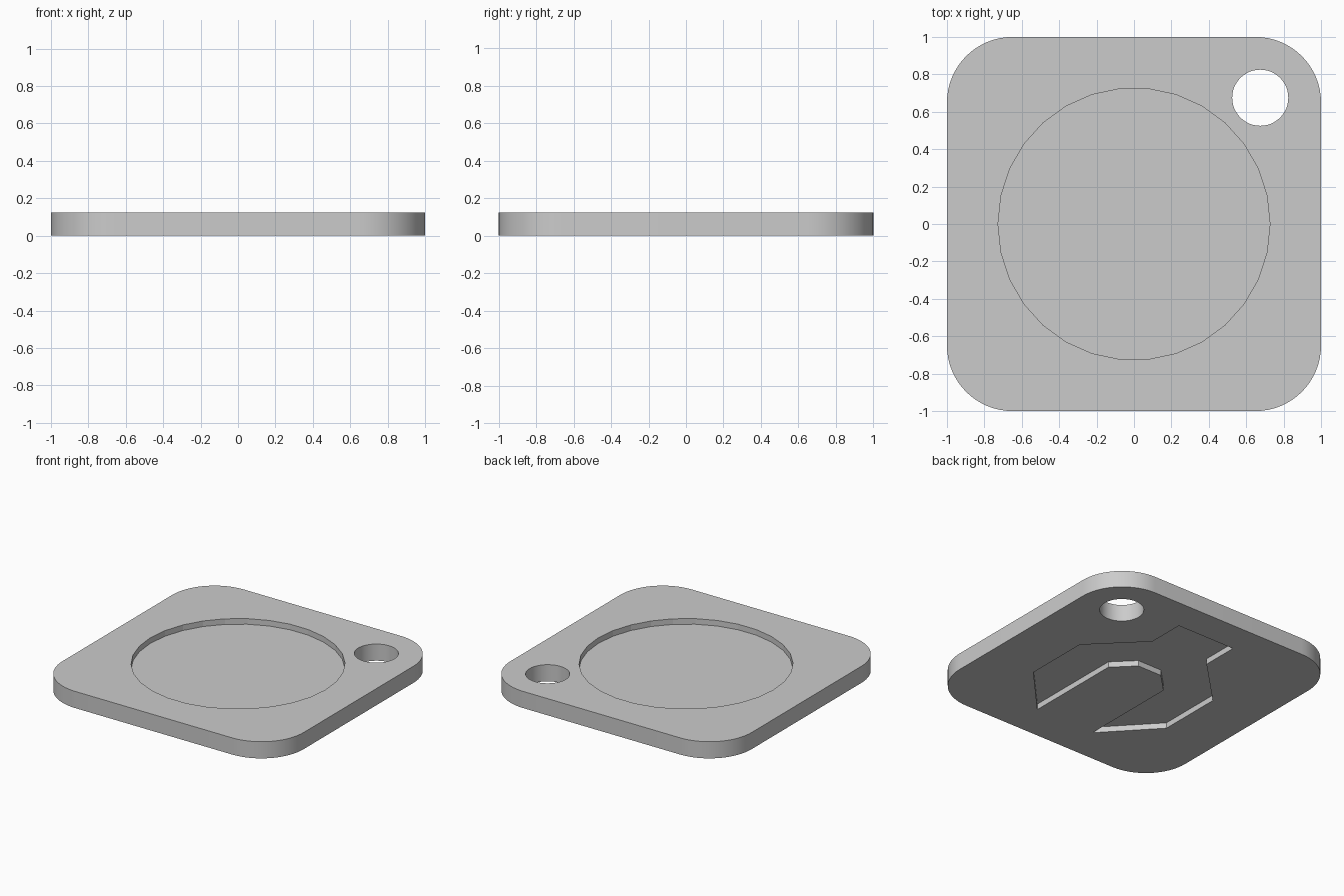
import bpy, bmesh
from math import cos, sin, pi, radians

if "Cube" in bpy.data.objects:
    bpy.data.objects.remove(bpy.data.objects["Cube"], do_unlink=True)

HEIGHT = 0.125
RADIUS = 0.35           # corner rounding
HOLE = 0.675            # hole centre on x and y
DEPTH = 0.042           # depth of both recesses


def material(name, color):
    mat = bpy.data.materials.new(name)
    mat.use_nodes = True
    mat.diffuse_color = color
    mat.node_tree.nodes["Principled BSDF"].inputs["Base Color"].default_value = color
    return mat


def arc(cx, cy, r, start, sweep, steps):
    return [(cx + r * cos(start + sweep * i / steps),
             cy + r * sin(start + sweep * i / steps)) for i in range(steps + 1)]


def circle(cx, cy, r, sides):
    return arc(cx, cy, r, 0, 2 * pi, sides)[:-1]


def prism(name, outline, bottom, top):
    """Extrude a closed outline between two heights."""
    bm = bmesh.new()
    face = bm.faces.new([bm.verts.new((x, y, bottom)) for x, y in outline])
    new = bmesh.ops.extrude_face_region(bm, geom=[face])["geom"]
    bmesh.ops.translate(bm, vec=(0, 0, top - bottom),
                        verts=[v for v in new if isinstance(v, bmesh.types.BMVert)])
    bmesh.ops.recalc_face_normals(bm, faces=bm.faces)
    mesh = bpy.data.meshes.new(name)
    bm.to_mesh(mesh)
    bm.free()
    obj = bpy.data.objects.new(name, mesh)
    bpy.context.collection.objects.link(obj)
    return obj


# Rounded square plate
outline = []
for i, (sx, sy) in enumerate([(1, 1), (-1, 1), (-1, -1), (1, -1)]):
    c = 1 - RADIUS
    outline += arc(sx * c, sy * c, RADIUS, i * pi / 2, pi / 2, 16)
plate = prism("tag_plate", outline, 0, HEIGHT)
plate.data.materials.append(material("light_grey", (0.6, 0.6, 0.6, 1)))

# Shallow round recess on top, and the key ring hole through a corner
recess = prism("recess_cutter", circle(0, 0, 0.727, 30), HEIGHT - DEPTH, HEIGHT + 0.1)
hole = prism("hole_cutter", circle(HOLE, HOLE, 0.15, 48), -0.1, HEIGHT + 0.1)

# Open spanner head sunk into the underside: one half, mirrored
half = [(0.24, 0.76), (0.24, 0.48), (0.59, 0.13), (0.59, -0.36),
        (0.245, -0.73), (0.245, 0.02), (0.1, 0.165)]
spanner = prism("spanner_cutter", half + [(-x, y) for x, y in reversed(half)],
                -0.1, DEPTH)

bpy.context.view_layer.objects.active = plate
for cutter in (recess, hole, spanner):
    cutter.hide_render = True
    mod = plate.modifiers.new(cutter.name, "BOOLEAN")
    mod.operation = "DIFFERENCE"
    mod.solver = "EXACT"
    mod.object = cutter
    bpy.ops.object.modifier_apply(modifier=mod.name)
    bpy.data.objects.remove(cutter, do_unlink=True)

# Smooth the corners and hole; the recesses keep their flat facets
bpy.ops.object.select_all(action="DESELECT")
plate.select_set(True)
bpy.ops.object.shade_smooth_by_angle(angle=radians(10))
